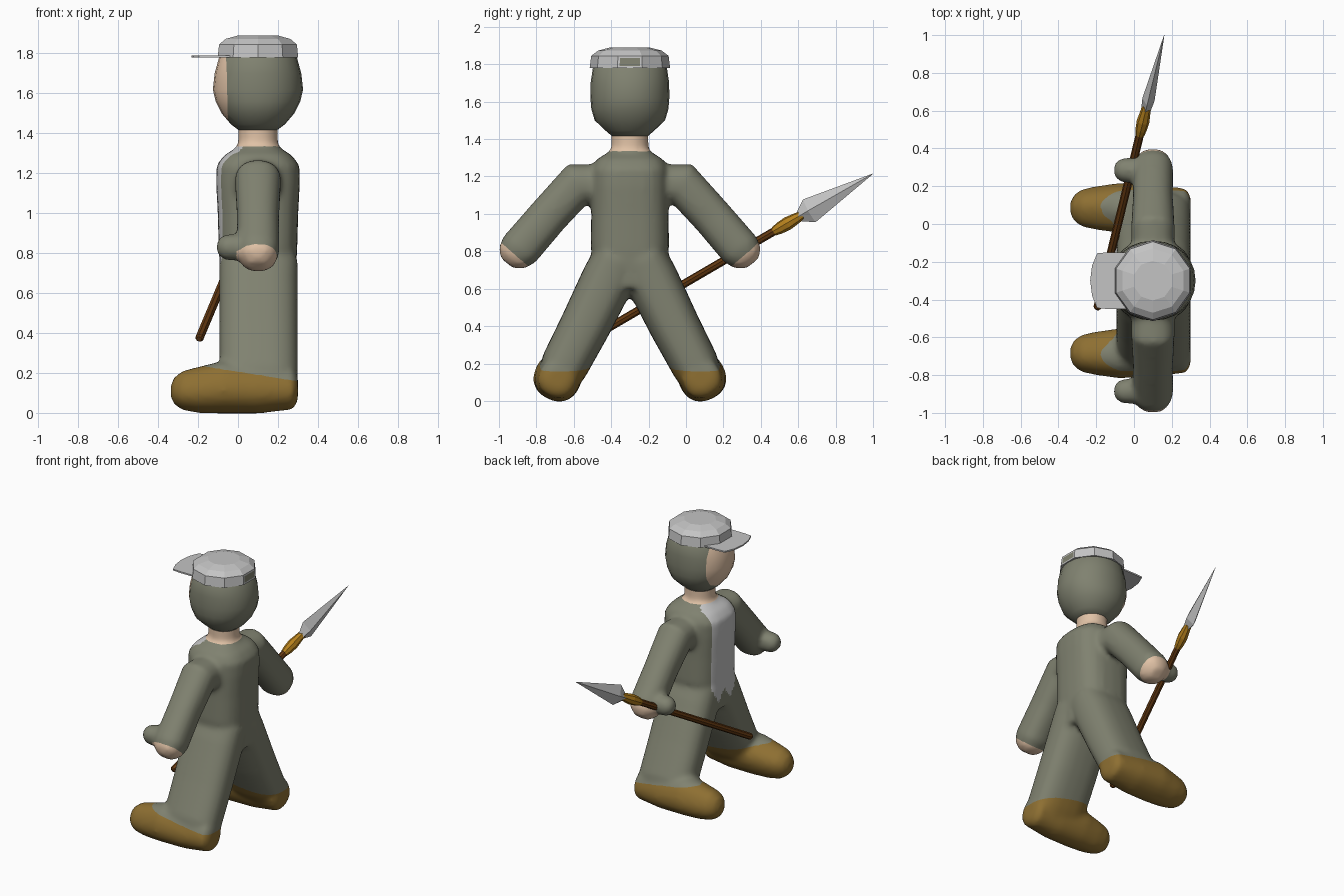
import bpy, bmesh, math
from mathutils import Vector

if "Cube" in bpy.data.objects:
    bpy.data.objects.remove(bpy.data.objects["Cube"])

CX, CY = 0.10, -0.30   # body axis; the figure looks toward -x


def material(name, rgb):
    m = bpy.data.materials.new(name)
    m.diffuse_color = (*rgb, 1)
    m.use_nodes = True
    m.node_tree.nodes["Principled BSDF"].inputs["Base Color"].default_value = m.diffuse_color
    return m


GREEN = material("grey_green_cloth", (0.215, 0.222, 0.162))
SKIN = material("skin", (0.75, 0.54, 0.38))
OCHRE = material("ochre_shoe", (0.27, 0.16, 0.032))
GREY = material("light_grey", (0.55, 0.55, 0.55))
BROWN = material("dark_wood", (0.13, 0.042, 0.006))
GOLD = material("gold_binding", (0.47, 0.22, 0.012))


def loft(bm, rings, n=24, p=2.0, phase=0.0):
    """Closed tube through rings of (centre, u axis, v axis)."""
    loops = []
    for c, u, v in rings:
        loop = []
        for i in range(n):
            a = 2 * math.pi * (i + phase) / n
            cs, sn = math.cos(a), math.sin(a)
            cs = math.copysign(abs(cs) ** (2 / p), cs)
            sn = math.copysign(abs(sn) ** (2 / p), sn)
            loop.append(bm.verts.new(Vector(c) + Vector(u) * cs + Vector(v) * sn))
        loops.append(loop)
    faces = [bm.faces.new(loops[0]), bm.faces.new(loops[-1])]
    for a, b in zip(loops, loops[1:]):
        for i in range(n):
            j = (i + 1) % n
            faces.append(bm.faces.new((a[i], a[j], b[j], b[i])))
    bmesh.ops.recalc_face_normals(bm, faces=faces)


def make(name, bm, mats, smooth=False):
    me = bpy.data.meshes.new(name)
    bm.to_mesh(me)
    bm.free()
    for m in mats:
        me.materials.append(m)
    for f in me.polygons:
        f.use_smooth = smooth
    ob = bpy.data.objects.new(name, me)
    bpy.context.collection.objects.link(ob)
    return ob


def cut(bm, co, no):
    bmesh.ops.bisect_plane(bm, geom=bm.verts[:] + bm.edges[:] + bm.faces[:],
                           plane_co=co, plane_no=no, dist=0.002)


def upright(rows, cx=CX):
    return [((cx, CY, z), (rx, 0, 0), (0, ry, 0)) for z, rx, ry in rows]


# --- body volumes: torso, neck, arms, thumbs, legs, feet
bm = bmesh.new()
loft(bm, upright([(0.60, .185, .12), (0.70, .19, .185), (0.82, .197, .21), (1.0, .202, .207),
                  (1.15, .21, .207), (1.24, .208, .205), (1.29, .17, .18), (1.34, .09, .10)]), p=2.8)
loft(bm, upright([(1.25, .12, .12), (1.36, .10, .10), (1.46, .10, .10)]))
for s in (-1, 1):
    def P(x, a, z):
        return (x, CY + s * a, z)

    def V(a, z, r):
        v = Vector((0, s * a, z)).normalized()
        return v * r

    # arm: (distance out, height, section direction, radius)
    arm = [(.08, 1.15, 0, 1, .115), (.28, 1.16, .45, .9, .118), (.44, .985, .78, .62, .108),
           (.59, .81, .78, .62, .11), (.63, .765, .78, .62, .09), (.655, .735, .78, .62, .045)]
    loft(bm, [(P(.10, a, z), (r * .98, 0, 0), V(va, vz, r)) for a, z, va, vz, r in arm], p=2.3)
    # thumb
    loft(bm, [(P(x, .585, .83), (0, r, 0), (0, 0, r)) for x, r in
              ((.08, .06), (0, .068), (-.06, .066), (-.09, .05), (-.107, .025))], n=16)
    # leg
    leg = [(.07, .76, .13), (.115, .655, .142), (.24, .40, .135), (.35, .19, .128), (.385, .11, .11)]
    loft(bm, [(P(.103, a, z), (.197, 0, 0), V(.9, .435, r)) for a, z, r in leg], p=2.6)
    # foot
    foot = [(.30, .06, .12), (.275, .10, .12), (.10, .12, .12), (-.08, .128, .128),
            (-.20, .112, .115), (-.28, .095, .112), (-.32, .065, .11), (-.337, .03, .11)]
    loft(bm, [(P(x, .385, z), V(.9, .435, r), V(-.435, .9, r)) for x, r, z in foot], p=2.3)
body = make("body", bm, [], True)

# fuse and soften the volumes
rm = body.modifiers.new("fuse", 'REMESH')
rm.mode = 'VOXEL'
rm.voxel_size = 0.016
sm = body.modifiers.new("soften", 'SMOOTH')
sm.factor = 0.5
sm.iterations = 7
dg = bpy.context.evaluated_depsgraph_get()
fused = bpy.data.meshes.new_from_object(body.evaluated_get(dg))
bm = bmesh.new()
bm.from_mesh(fused)
bpy.data.objects.remove(body)

# clean colour borders: collar, shirt panel, shoes, cuffs
cut(bm, (0, 0, 1.335), (0, 0, 1))
for s in (-1, 1):
    cut(bm, (0, CY + s * .13, 0), (0, 1, 0))
    cut(bm, (0, CY, .187 / .755), (0, s * .656, -.755))
cut(bm, (0.1, 0, .19), (.16, 0, 1))
for f in bm.faces:
    c = f.calc_center_median()
    a = abs(c.y - CY)
    f.smooth = True
    if c.z > 1.335:
        f.material_index = 1
    elif c.z < .19 - .16 * (c.x - .1):
        f.material_index = 2
    elif c.z > .5 and a > .45 and c.x > -.005 and .656 * a - .755 * c.z > -.187:
        f.material_index = 1
    elif f.normal.x < -.3 and c.x < 0.02 and a < .13 and c.z > .66 + abs(a - .06) * 1.5:
        f.material_index = 3
body = make("body", bm, [GREEN, SKIN, OCHRE, GREY], True)

# --- head with face
bm = bmesh.new()
loft(bm, upright([(1.415, .095, .095), (1.445, .135, .13), (1.50, .182, .188), (1.56, .212, .206),
                  (1.62, .226, .211), (1.70, .217, .21), (1.78, .195, .198), (1.83, .16, .16),
                  (1.86, .09, .09)]), n=24, p=2.1)
cut(bm, (-.055, 0, 1.62), (1, 0, .03))
for f in bm.faces:
    c = f.calc_center_median()
    if c.x < -.055 - .03 * (c.z - 1.62) and c.z > 1.45:
        f.material_index = 1
make("head", bm, [GREEN, SKIN], True)

# --- cap with a rear opening
bm = bmesh.new()
loft(bm, upright([(1.78, .212, .215), (1.845, .205, .207), (1.873, .17, .17), (1.89, .105, .105)]),
     n=10, phase=.5)
bm.faces.ensure_lookup_table()
rear = max((f for f in bm.faces if f.calc_center_median().z < 1.83), key=lambda f: f.normal.x)
bmesh.ops.inset_individual(bm, faces=[rear], thickness=.016)
rear.material_index = 1
make("cap", bm, [GREY, GREEN])

# --- cap brim
bm = bmesh.new()
half = [(.06, .15), (-.14, .15), (-.195, .145), (-.222, .08)]
outline = half + [(-.232, 0)] + [(x, -y) for x, y in reversed(half)]
face = bm.faces.new([bm.verts.new((x, CY + y, 1.78)) for x, y in outline])
ext = bmesh.ops.extrude_face_region(bm, geom=[face])
bmesh.ops.translate(bm, vec=(0, 0, .01), verts=[v for v in ext["geom"] if isinstance(v, bmesh.types.BMVert)])
bmesh.ops.recalc_face_normals(bm, faces=bm.faces[:])
make("cap_brim", bm, [GREY])

# --- spear
tail, tip = Vector((-.195, -.45, .37)), Vector((.16, 1.0, 1.215))
axis = (tip - tail).normalized()
side = axis.cross(Vector((0, 0, 1))).normalized()
up = side.cross(axis)


def spear_part(name, rows, mat, n, smooth):
    b = bmesh.new()
    loft(b, [(tail.lerp(tip, t), side * rs, up * ru) for t, rs, ru in rows], n=n)
    return make(name, b, [mat], smooth)


spear_part("spear_shaft", [(0, .014, .014), (.006, .022, .022), (.73, .022, .022)], BROWN, 8, False)
spear_part("spear_binding", [(.635, .024, .024), (.655, .03, .032), (.685, .034, .036),
                             (.715, .028, .03), (.74, .024, .024)], GOLD, 8, False)
spear_part("spear_head", [(.728, .026, .028), (.765, .033, .07), (1, .001, .001)], GREY, 4, False)
